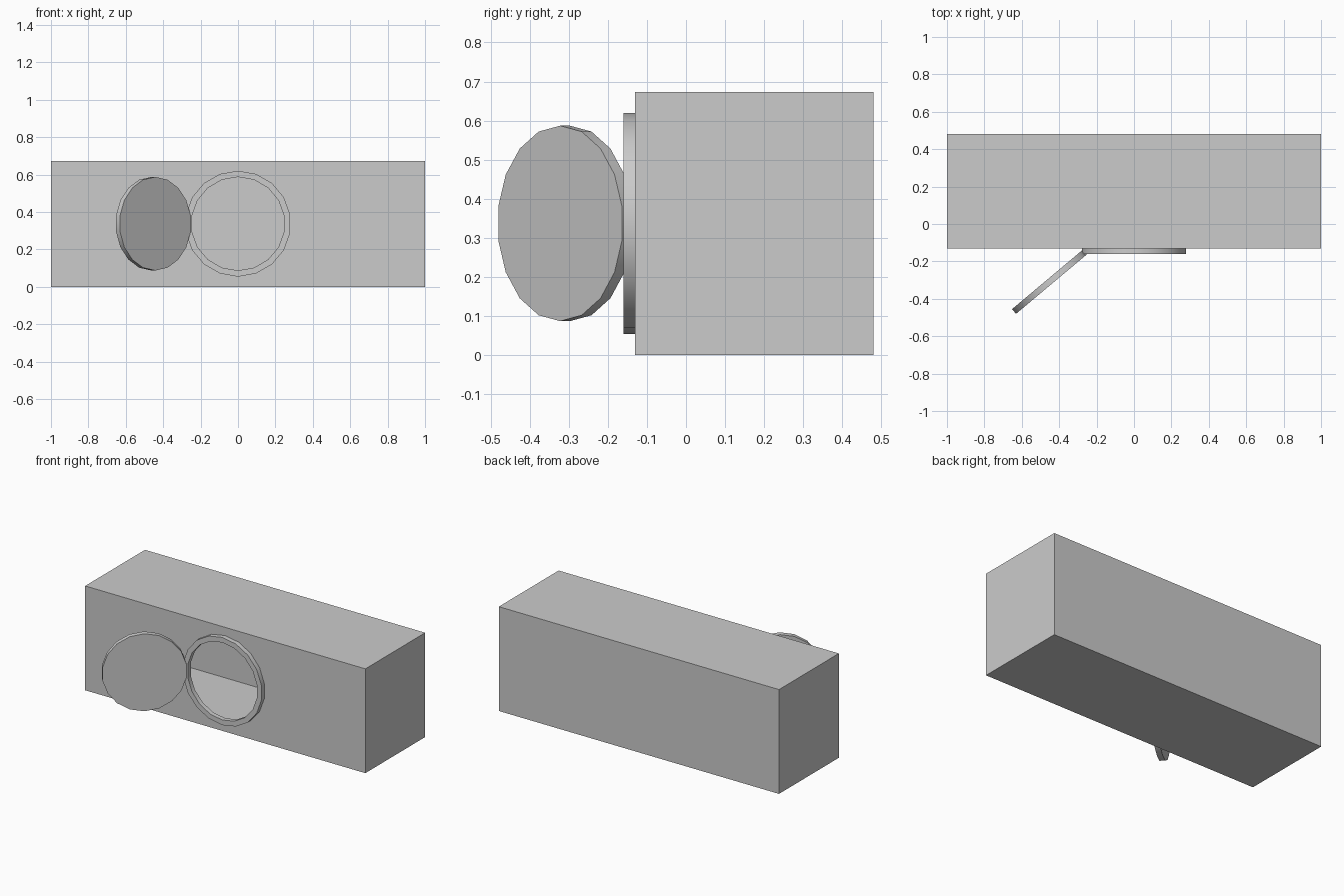
import bpy, bmesh
from math import sin, cos, tau, radians
from mathutils import Matrix, Vector

if "Cube" in bpy.data.objects:
    bpy.data.objects.remove(bpy.data.objects["Cube"])

SIDES = 18
CZ = 0.337          # height of the opening centre
FRONT = -0.13       # y of the front wall


def finish(bm, name, smooth=False):
    mesh = bpy.data.meshes.new(name)
    bmesh.ops.recalc_face_normals(bm, faces=bm.faces)
    bm.to_mesh(mesh)
    bm.free()
    ob = bpy.data.objects.new(name, mesh)
    bpy.context.collection.objects.link(ob)
    if smooth:
        bpy.ops.object.select_all(action='DESELECT')
        ob.select_set(True)
        bpy.context.view_layer.objects.active = ob
        bpy.ops.object.shade_smooth_by_angle(angle=radians(30))
    return ob


def loop(bm, r, y, z=0.0):
    # polygon in the xz plane with one corner at the top
    return [bm.verts.new((r * sin(tau * i / SIDES), y, z + r * cos(tau * i / SIDES)))
            for i in range(SIDES)]


def bridge(bm, a, b):
    for i in range(len(a)):
        j = (i + 1) % len(a)
        bm.faces.new((a[i], a[j], b[j], b[i]))


# Hollow thin-walled box with a round opening in the front wall
bm = bmesh.new()
bmesh.ops.create_cube(bm, size=1, matrix=Matrix.Translation((0, 0.175, 0.3365))
                      @ Matrix.Diagonal((2, 0.61, 0.673, 1)))
bm.normal_update()
front = min(bm.faces, key=lambda f: f.calc_center_median().y)
edges = list(front.edges)
bmesh.ops.delete(bm, geom=[front], context='FACES_ONLY')
rim = loop(bm, 0.25, FRONT, CZ)
edges += [bm.edges.new((rim[i - 1], rim[i])) for i in range(SIDES)]
bmesh.ops.triangle_fill(bm, use_beauty=True, use_dissolve=False,
                        edges=edges, normal=Vector((0, -1, 0)))
finish(bm, "box_body")

# Raised ring around the opening
bm = bmesh.new()
rings = [loop(bm, r, y, CZ) for r, y in
         ((0.25, FRONT), (0.25, -0.16), (0.283, -0.16), (0.283, FRONT))]
for k in range(4):
    bridge(bm, rings[k], rings[(k + 1) % 4])
finish(bm, "opening_ring", True)

# Round door swung open on the left
bm = bmesh.new()
a, b = loop(bm, 0.25, 0), loop(bm, 0.25, 0.033)
bridge(bm, a, b)
bm.faces.new(a)
bm.faces.new(b)
door = finish(bm, "round_door", True)
door.location = (-0.442, -0.322, CZ)
door.rotation_euler = (0, 0, radians(40))
